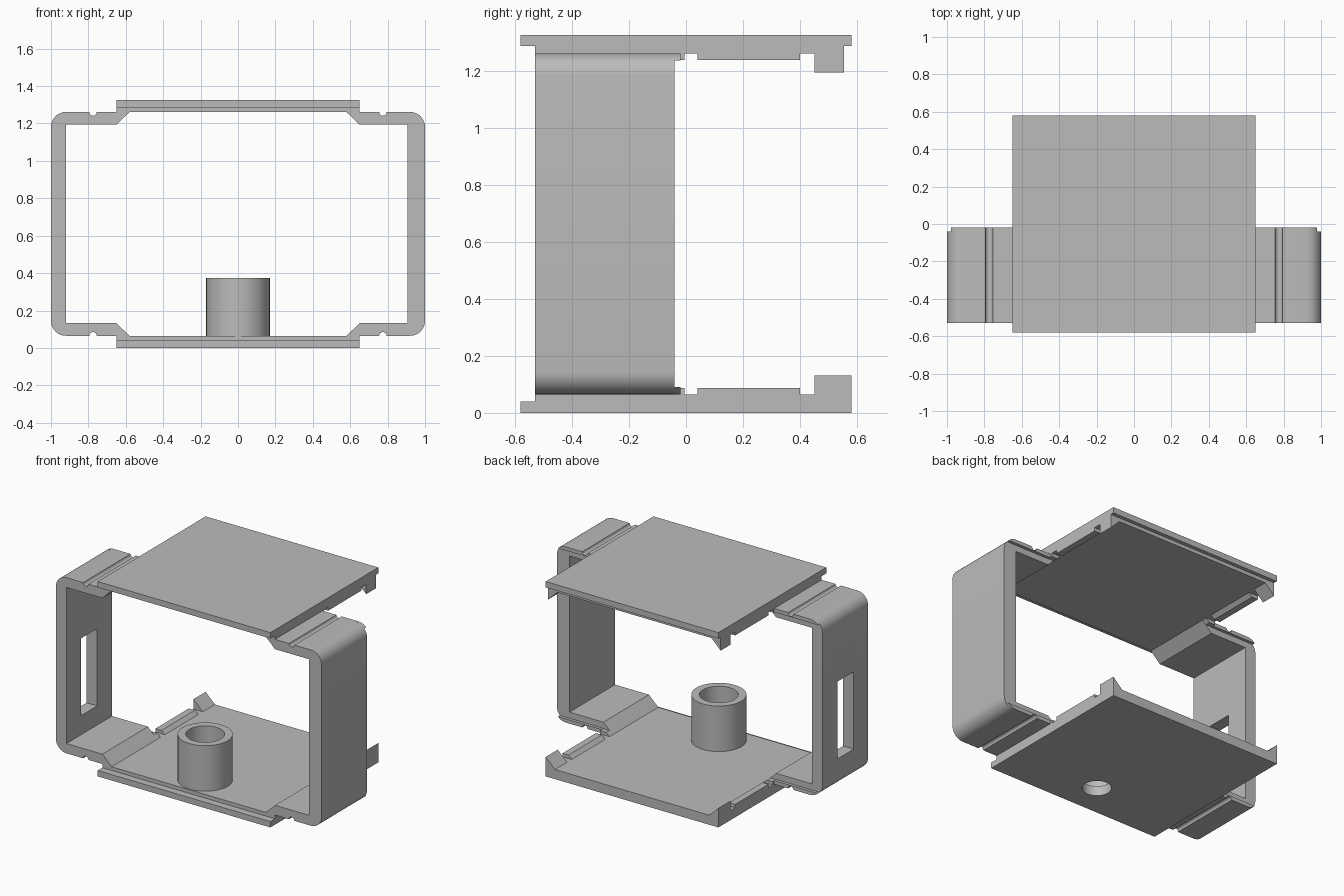
import bpy, bmesh
from math import cos, sin, pi, radians, asin
from mathutils import Vector

cube = bpy.data.objects.get("Cube")
if cube:
    bpy.data.objects.remove(cube, do_unlink=True)

grey = bpy.data.materials.new("light grey plastic")
grey.use_nodes = True
grey.diffuse_color = (0.5, 0.5, 0.5, 1)
grey.node_tree.nodes["Principled BSDF"].inputs["Base Color"].default_value = (0.5, 0.5, 0.5, 1)

H = 1.326                       # total height
PLATE = 0.065                   # plate thickness, also underside of the arms
HALF = 0.65                     # half width of the plates
R = 0.08                        # outer corner radius


def extrude(name, points, axis, start, end):
    """Prism from a 2D profile: (y, z) along x, or (x, z) along y."""
    bm = bmesh.new()
    if axis == "x":
        verts = [bm.verts.new((start, a, b)) for a, b in points]
        move = Vector((end - start, 0, 0))
    else:
        verts = [bm.verts.new((a, start, b)) for a, b in points]
        move = Vector((0, end - start, 0))
    face = bm.faces.new(verts)
    out = bmesh.ops.extrude_face_region(bm, geom=[face], use_keep_orig=True)
    bmesh.ops.translate(bm, vec=move,
                        verts=[v for v in out["geom"] if isinstance(v, bmesh.types.BMVert)])
    return finish(name, bm)


def finish(name, bm):
    bmesh.ops.recalc_face_normals(bm, faces=bm.faces[:])
    mesh = bpy.data.meshes.new(name)
    bm.to_mesh(mesh)
    bm.free()
    obj = bpy.data.objects.new(name, mesh)
    obj.data.materials.append(grey)
    bpy.context.collection.objects.link(obj)
    bpy.ops.object.select_all(action="DESELECT")
    obj.select_set(True)
    bpy.context.view_layer.objects.active = obj
    bpy.ops.object.shade_smooth_by_angle(angle=radians(30))
    return obj


def cut(obj, cutter):
    mod = obj.modifiers.new("cut", "BOOLEAN")
    mod.operation = "DIFFERENCE"
    mod.solver = "EXACT"
    mod.object = cutter
    bpy.ops.object.select_all(action="DESELECT")
    obj.select_set(True)
    bpy.context.view_layer.objects.active = obj
    bpy.ops.object.modifier_apply(modifier=mod.name)
    bpy.data.objects.remove(cutter, do_unlink=True)
    bpy.ops.object.shade_smooth_by_angle(angle=radians(30))


def arc(cx, cz, r, a0, a1, steps):
    angles = [a0 + (a1 - a0) * i / steps for i in range(steps + 1)]
    return [(cx + r * cos(a), cz + r * sin(a)) for a in angles]


def flip_z(points):
    return [(a, H - b) for a, b in points]


def place(points, side, top):
    pts = flip_z(points) if top else points
    return [(a * side, b) for a, b in pts]


def arm_outside(end_angle):
    """Lower outer edge: grooved underside, then the rounded corner."""
    groove = arc(0.775, PLATE, 0.02, pi, 0, 8)
    corner = arc(1 - R, PLATE + R, R, -pi / 2, end_angle, 8)
    return [(HALF, PLATE)] + groove + corner


# Plates with a thin front lip; the upper one also has a back lip
base_profile = [(-0.58, 0), (0.58, 0), (0.58, PLATE), (-0.53, PLATE), (-0.53, 0.04), (-0.58, 0.04)]
lid_profile = [(-0.58, 0), (0.58, 0), (0.58, 0.04), (0.555, 0.04), (0.555, PLATE),
               (-0.53, PLATE), (-0.53, 0.04), (-0.58, 0.04)]
bottom_plate = extrude("bottom_plate", base_profile, "x", -HALF, HALF)
extrude("top_plate", flip_z(lid_profile), "x", -HALF, HALF)

# Hollow post with a narrower hole through the bottom plate
POST_Y = -0.353


def disc_points(r):
    return [(r * cos(2 * pi * i / 48), POST_Y + r * sin(2 * pi * i / 48)) for i in range(48)]


def lathe(name, profile):
    bm = bmesh.new()
    rings = [[bm.verts.new((x, y, z)) for x, y in disc_points(r)] for r, z in profile]
    for k, ring in enumerate(rings):
        nxt = rings[(k + 1) % len(rings)]
        for i in range(len(ring)):
            j = (i + 1) % len(ring)
            bm.faces.new((ring[i], ring[j], nxt[j], nxt[i]))
    return finish(name, bm)


lathe("post", [(0.17, 0.06), (0.17, 0.375), (0.12, 0.375), (0.12, 0.06)])
bm = bmesh.new()
hole = bm.faces.new([bm.verts.new((x, y, -0.1)) for x, y in disc_points(0.09)])
out = bmesh.ops.extrude_face_region(bm, geom=[hole], use_keep_orig=True)
bmesh.ops.translate(bm, vec=(0, 0, 0.3),
                    verts=[v for v in out["geom"] if isinstance(v, bmesh.types.BMVert)])
cut(bottom_plate, finish("hole_cutter", bm))

# Cross-sections of the corner clips and the low side rails
clip = [(0.58, PLATE), (HALF, PLATE), (HALF, 0.132)]
rail = [(0.58, PLATE), (HALF, PLATE), (HALF, 0.088), (0.605, 0.088)]
lip_angle = -asin((R - 0.025) / R)
lip = arm_outside(lip_angle) + [(HALF, PLATE + 0.025)]

for side, label in ((1, "left"), (-1, "right")):
    # C-shaped side bracket with wedges that meet the plates
    inner = 0.905 if side > 0 else 0.92
    lower = arm_outside(0)
    upper = flip_z(lower)[::-1]
    inside = [(inner, 0.132), (HALF, 0.132), (0.58, PLATE)]
    profile = lower + upper + flip_z(inside)[::-1] + inside
    bracket = extrude(label + "_bracket", [(a * side, b) for a, b in profile], "y", -0.53, -0.04)

    # Slot through the right wall only
    if side < 0:
        slot = [(-0.375, 0.262), (-0.2, 0.262), (-0.2, 0.788), (-0.375, 0.788)]
        cut(bracket, extrude("slot_cutter", slot, "x", -1.1, -0.8))

    for top, level in ((False, "bottom"), (True, "top")):
        name = level + "_" + label
        back = 0.555 if top else 0.58
        extrude(name + "_arm_lip", place(lip, side, top), "y", -0.04, -0.02)
        extrude(name + "_short_rail", place(rail, side, top), "y", -0.04, -0.005)
        extrude(name + "_long_rail", place(rail, side, top), "y", 0.04, 0.4)
        extrude(name + "_clip", place(clip, side, top), "y", 0.45, back)
